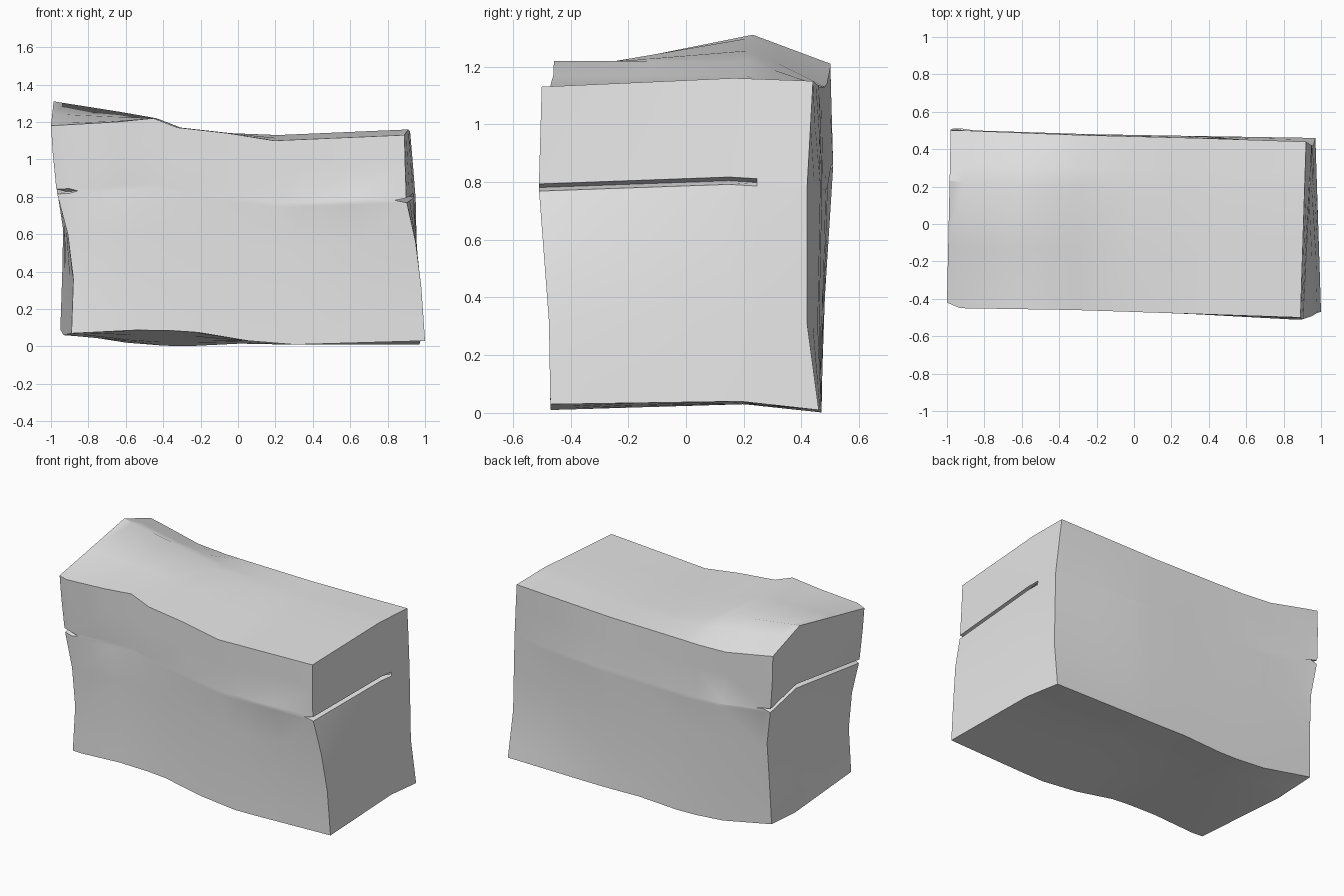
import bpy, bmesh, math

old = bpy.data.objects.get("Cube")
if old:
    bpy.data.objects.remove(old, do_unlink=True)

# Nominal block stations along each axis
XS = [-.95, -.88, -.6, -.4, -.27, 0, .25, .4, .65, .95]
YS = [-.48, -.42, -.15, .2, .3, .48]
CRACK = .785
ZS = [0, .08, .3, .55, CRACK - .013, CRACK, CRACK + .013, 1.0, 1.15]


def curve(keys, vals, t):
    """Piecewise linear value at t."""
    if t <= keys[0]:
        return vals[0]
    for i in range(len(keys) - 1):
        if t <= keys[i + 1]:
            f = (t - keys[i]) / (keys[i + 1] - keys[i])
            return vals[i] + (vals[i + 1] - vals[i]) * f
    return vals[-1]


def sheet(rows, row_keys, col_keys, r, c):
    """Bilinear height of a side of the block."""
    return curve(row_keys, [curve(col_keys, row, c) for row in rows], r)


# Side shapes: top and bottom by (y, x), front and back by (z, x), ends by (y, z)
TOP_X, BOT_X, ROW_Y = XS[:1] + XS[2:7] + XS[-1:], [-.95, -.55, -.3, 0, .25, .95], [-.48, .2, .48]
TOP = [[1.18, 1.2, 1.22, 1.17, 1.14, 1.1, 1.13],
       [1.31, 1.255, 1.22, 1.17, 1.14, 1.13, 1.16],
       [1.21, 1.14, 1.13, 1.13, 1.13, 1.13, 1.15]]
BOTTOM = [[.07, .09, .08, .03, .01, .03],
          [.06, .03, .03, .03, .03, .04],
          [.09, .01, 0, .015, .01, .01]]
SIDE_X, SIDE_Z = [-.95, -.88, -.25, .35, .95], [0, .3, .785, 1.15]
FRONT = [[-.44, -.45, -.45, -.47, -.47], [-.43, -.44, -.45, -.47, -.475],
         [-.41, -.44, -.46, -.48, -.51], [-.42, -.45, -.46, -.48, -.5]]
BACK = [[.47, .47, .47, .47, .46], [.48, .48, .47, .46, .42],
        [.51, .5, .48, .47, .42], [.5, .5, .475, .46, .44]]
END_Y, END_Z = [-.48, .48], [0, .3, .55, .785, 1.1, 1.15]
RIGHT = [[-.89, -.88, -.91, -.97, -1, -1], [-.95, -.94, -.935, -.97, -.985, -.98]]
LEFT = [[1, .98, .95, .9, .89, .89], [.97, .96, .955, .95, .925, .92]]


def place(x, y, z):
    u, v, w = (x + .95) / 1.9, (y + .48) / .96, z / 1.15
    lo, hi = (sheet(s, END_Y, END_Z, y, z) for s in (RIGHT, LEFT))
    if z == CRACK:                       # horizontal cracks in both ends
        lo += .05
        hi -= .06 if y < .25 else 0
    front, back = (sheet(s, SIDE_Z, SIDE_X, z, x) for s in (FRONT, BACK))
    bottom, top = sheet(BOTTOM, ROW_Y, BOT_X, y, x), sheet(TOP, ROW_Y, TOP_X, y, x)
    return (lo + (hi - lo) * u, front + (back - front) * v, bottom + (top - bottom) * w)


# Stone block: six gridded sides sharing their border points
bm = bmesh.new()
points = {}


def vert(co):
    if co not in points:
        points[co] = bm.verts.new(place(*co))
    return points[co]


def side(axis, value):
    a, b = [s for i, s in enumerate((XS, YS, ZS)) if i != axis]
    for i in range(len(a) - 1):
        for j in range(len(b) - 1):
            quad = []
            for p, q in ((0, 0), (1, 0), (1, 1), (0, 1)):
                co = [a[i + p], b[j + q]]
                co.insert(axis, value)
                quad.append(vert(tuple(co)))
            bm.faces.new(quad)


for axis, stations in enumerate((XS, YS, ZS)):
    side(axis, stations[0])
    side(axis, stations[-1])
bmesh.ops.recalc_face_normals(bm, faces=bm.faces)
mesh = bpy.data.meshes.new("stone_block")
bm.to_mesh(mesh)
bm.free()

block = bpy.data.objects.new("stone_block", mesh)
bpy.context.collection.objects.link(block)

# Plain grey stone
stone = bpy.data.materials.new("grey_stone")
stone.use_nodes = True
colour = (.8, .8, .8, 1)
stone.diffuse_color = colour
stone.node_tree.nodes["Principled BSDF"].inputs["Base Color"].default_value = colour
mesh.materials.append(stone)

bpy.ops.object.select_all(action='DESELECT')
block.select_set(True)
bpy.context.view_layer.objects.active = block
bpy.ops.object.shade_smooth_by_angle(angle=math.radians(30))
